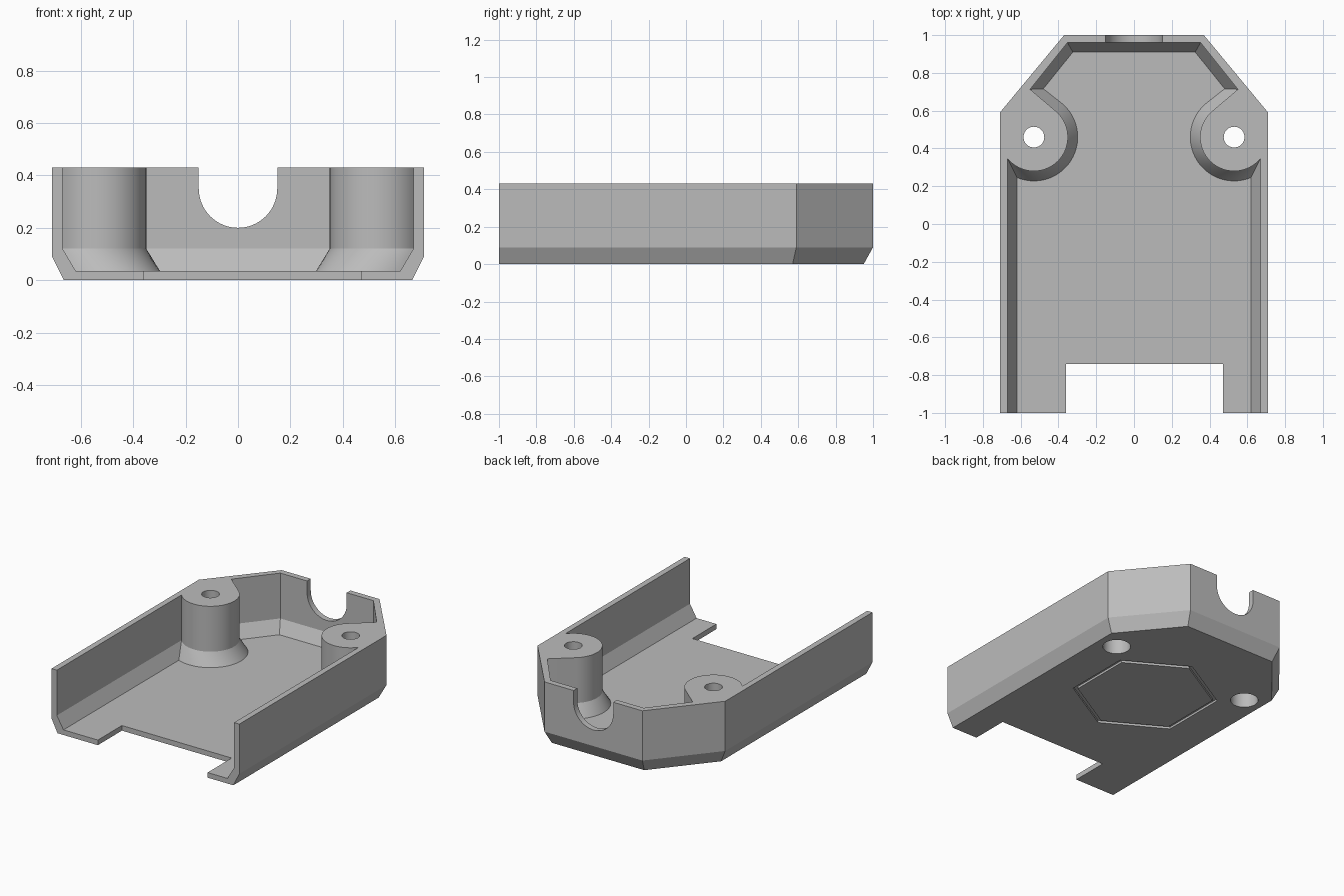
import bpy
import bmesh
from math import radians, degrees, acos, cos, sin, pi

old = bpy.data.objects.get("Cube")
if old:
    bpy.data.objects.remove(old, do_unlink=True)

HEIGHT = 0.43
BOSS = (0.53, 0.46)

grey = bpy.data.materials.new("grey plastic")
grey.use_nodes = True
colour = (0.5, 0.5, 0.5, 1)
grey.diffuse_color = colour
grey.node_tree.nodes["Principled BSDF"].inputs["Base Color"].default_value = colour


def loft(name, sections):
    """Solid through (outline, z) sections that share a point count."""
    bm = bmesh.new()
    rings = [[bm.verts.new((x, y, z)) for x, y in pts] for pts, z in sections]
    n = len(rings[0])
    for a, b in zip(rings, rings[1:]):
        for i in range(n):
            j = (i + 1) % n
            bm.faces.new((a[i], a[j], b[j], b[i]))
    bm.faces.new(rings[0])
    bm.faces.new(rings[-1])
    bmesh.ops.recalc_face_normals(bm, faces=bm.faces)
    mesh = bpy.data.meshes.new(name)
    bm.to_mesh(mesh)
    bm.free()
    mesh.materials.append(grey)
    ob = bpy.data.objects.new(name, mesh)
    bpy.context.collection.objects.link(ob)
    return ob


def mirrored(half):
    return half + [(-x, y) for x, y in reversed(half)]


def circle(centre, r, n, turn=0.0):
    return [(centre[0] + r * cos(turn + 2 * pi * i / n),
             centre[1] + r * sin(turn + 2 * pi * i / n)) for i in range(n)]


def cut(target, cutter):
    mod = target.modifiers.new("cut", "BOOLEAN")
    mod.operation = "DIFFERENCE"
    mod.solver = "EXACT"
    mod.object = cutter
    bpy.context.view_layer.objects.active = target
    bpy.ops.object.modifier_apply(modifier=mod.name)
    bpy.data.objects.remove(cutter, do_unlink=True)


def cavity_outline(wall_x, boss_r, shoulder, back):
    """Inside outline that wraps around the two screw bosses."""
    start = -degrees(acos((wall_x - BOSS[0]) / boss_r))
    end, steps = -230, 36
    half = [(wall_x, -1.2)]
    for i in range(steps + 1):
        a = radians(start + (end - start) * i / steps)
        half.append((BOSS[0] + boss_r * cos(a), BOSS[1] + boss_r * sin(a)))
    return mirrored(half + [shoulder, back])


# Outer body with a chamfered lower edge
base = mirrored([(0.665, -1), (0.665, 0.57), (0.35, 0.95)])
rim = mirrored([(0.71, -1), (0.71, 0.59), (0.37, 1)])
shell = loft("case_shell", [(base, 0), (rim, 0.09), (rim, HEIGHT)])

# Open cavity, sloping in towards the floor
floor = cavity_outline(0.62, 0.232, (0.48, 0.716), (0.324, 0.91))
inner = cavity_outline(0.67, 0.18, (0.55, 0.713), (0.352, 0.96))
cut(shell, loft("cavity_cutter", [(floor, 0.035), (inner, 0.12), (inner, 0.6)]))

# Cable slot in the back wall: half round below, straight above
slot = [(0.15 * cos(a), 0.35 + 0.15 * sin(a))
        for a in [pi + pi * i / 32 for i in range(33)]] + [(0.15, 0.6), (-0.15, 0.6)]
slot_cutter = loft("slot_cutter", [(slot, -1.1), (slot, -0.93)])
slot_cutter.rotation_euler.x = pi / 2
bpy.context.view_layer.update()
cut(shell, slot_cutter)

# Rectangular notch in the front of the floor
notch = [(-0.36, -1.1), (0.47, -1.1), (0.47, -0.74), (-0.36, -0.74)]
cut(shell, loft("notch_cutter", [(notch, -0.1), (notch, 0.2)]))

# Screw holes with wider recesses underneath
for side in (-1, 1):
    centre = (side * BOSS[0], BOSS[1])
    for r, low, high in ((0.055, -0.1, 0.6), (0.088, -0.1, 0.25)):
        ring = circle(centre, r, 40)
        cut(shell, loft("hole_cutter", [(ring, low), (ring, high)]))

# Hexagonal groove in the underside
outer_hex = circle((0, 0.11), 0.465, 6, pi / 2)
inner_hex = circle((0, 0.11), 0.435, 6, pi / 2)
groove = loft("groove_cutter", [(outer_hex, -0.05), (outer_hex, 0.015)])
cut(groove, loft("groove_core", [(inner_hex, -0.1), (inner_hex, 0.1)]))
cut(shell, groove)

# Smooth round walls, crisp edges
bpy.ops.object.select_all(action="DESELECT")
shell.select_set(True)
bpy.context.view_layer.objects.active = shell
bpy.ops.object.shade_smooth_by_angle(angle=radians(20))
